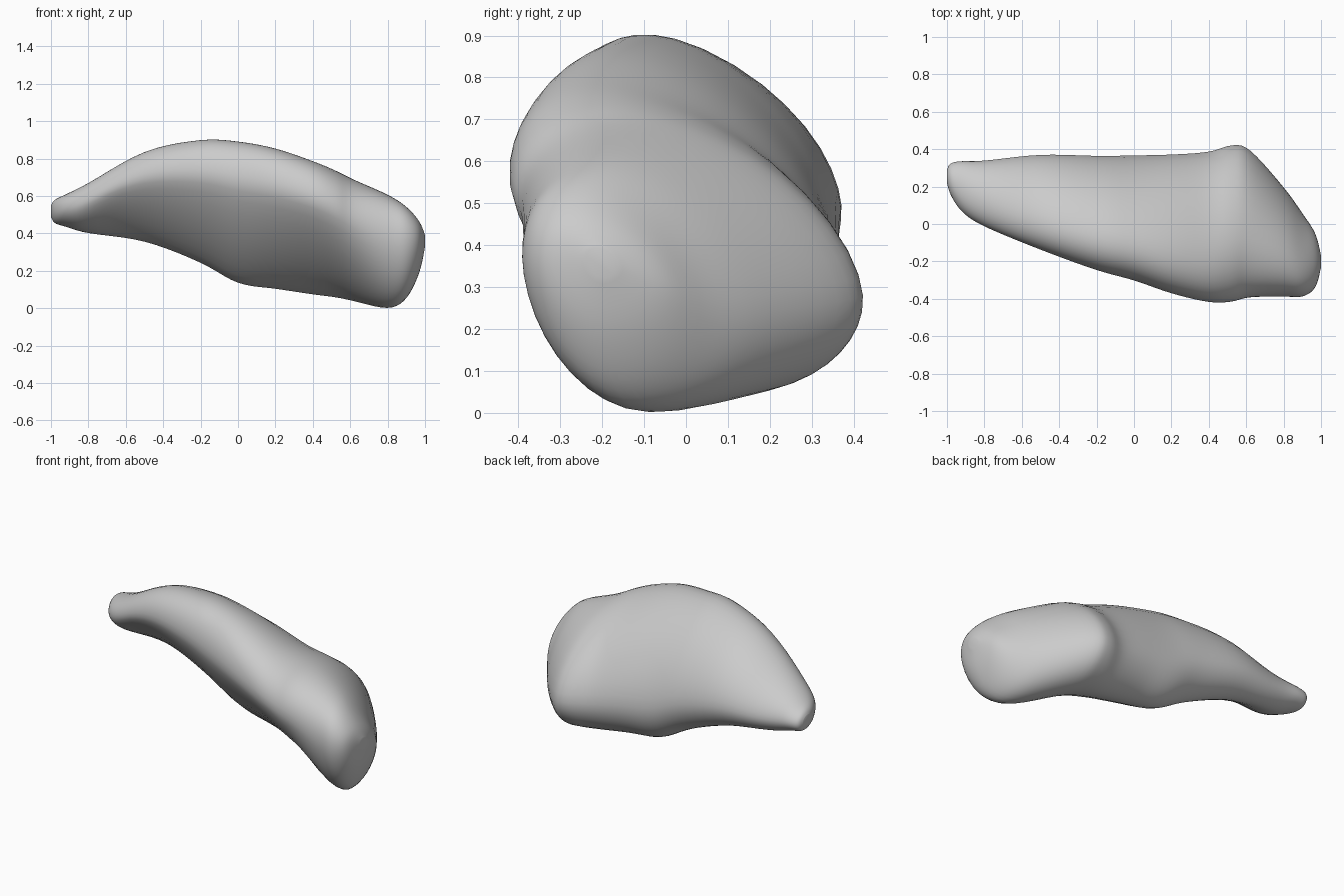
import bpy, bmesh, math

if "Cube" in bpy.data.objects:
    bpy.data.objects.remove(bpy.data.objects["Cube"])

# Outline of the body: x, front y, back y, bottom z, top z
OUTLINE = [
    (-1.00, .22, .29, .49, .55),
    (-.98, .155, .325, .455, .58),
    (-.92, .065, .337, .435, .61),
    (-.80, -.015, .34, .40, .67),
    (-.50, -.14, .373, .355, .84),
    (-.20, -.25, .367, .24, .903),
    (.00, -.305, .37, .13, .895),
    (.20, -.375, .375, .10, .858),
    (.40, -.422, .39, .07, .79),
    (.52, -.42, .425, .055, .74),
    (.62, -.395, .40, .035, .69),
    (.80, -.39, .20, -.003, .61),
    (.90, -.39, .06, .05, .545),
    (.97, -.34, -.05, .19, .465),
    (1.00, -.23, -.17, .33, .39),
]
STEPS, QUARTER = 5, 10


def spline(a, b, c, d, t):
    return b + .5 * t * (c - a + t * (2*a - 5*b + 4*c - d + t * (3*(b - c) + d - a)))


def ramp(x, lo, hi):
    t = min(max((x - lo) / (hi - lo), 0), 1)
    return t * t * (3 - 2 * t)


def arc(start, end, vertical_first, power):
    """Superellipse quarter from one extreme point to the next."""
    pts = []
    for i in range(QUARTER):
        t = i / QUARTER * math.pi / 2
        s, c = math.sin(t) ** (2 / power), 1 - math.cos(t) ** (2 / power)
        fy, fz = (c, s) if vertical_first else (s, c)
        pts.append((start[0] + (end[0] - start[0]) * fy,
                    start[1] + (end[1] - start[1]) * fz))
    return pts


def ring(x, y0, y1, z0, z1):
    """Backward-leaning slab section, turning rounder toward both ends."""
    w, h = y1 - y0, z1 - z0
    right, tip = ramp(x, .35, .85), 1 - ramp(x, -1, -.65)
    front = (y0, z0 + (.7 - .06 * right - .15 * tip) * h)
    top = (y0 + (.29 + .06 * right + .15 * tip) * w, z1)
    back = (y1, z0 + (.3 + .1 * right + .15 * tip) * h)
    low = (y0 + (.73 - .23 * right - .15 * tip) * w, z0)
    under = 1.3 + .45 * right + .6 * tip
    return (arc(front, top, True, 2.3) + arc(top, back, False, 1.65 + .3 * tip)
            + arc(back, low, True, 2) + arc(low, front, False, under))


# Curved body, lofted through the interpolated sections
bm = bmesh.new()
last = len(OUTLINE) - 1
sections = []
for i in range(last):
    four = [OUTLINE[min(max(i + k, 0), last)] for k in (-1, 0, 1, 2)]
    sections += [[spline(*v, s / STEPS) for v in zip(*four)] for s in range(STEPS)]
sections.append(OUTLINE[-1])
rings = [[bm.verts.new((s[0], y, z)) for y, z in ring(*s)] for s in sections]
n = len(rings[0])
for a, b in zip(rings, rings[1:]):
    for j in range(n):
        k = (j + 1) % n
        bm.faces.new((a[j], a[k], b[k], b[j]))
bm.faces.new(rings[0])
bm.faces.new(rings[-1])
bmesh.ops.recalc_face_normals(bm, faces=bm.faces)
mesh = bpy.data.meshes.new("curved_body")
bm.to_mesh(mesh)
bm.free()
mesh.shade_smooth()
body = bpy.data.objects.new("curved_body", mesh)
bpy.context.collection.objects.link(body)

# Soften the section seams
smooth = body.modifiers.new("soften", 'SMOOTH')
smooth.factor, smooth.iterations = .5, 6
